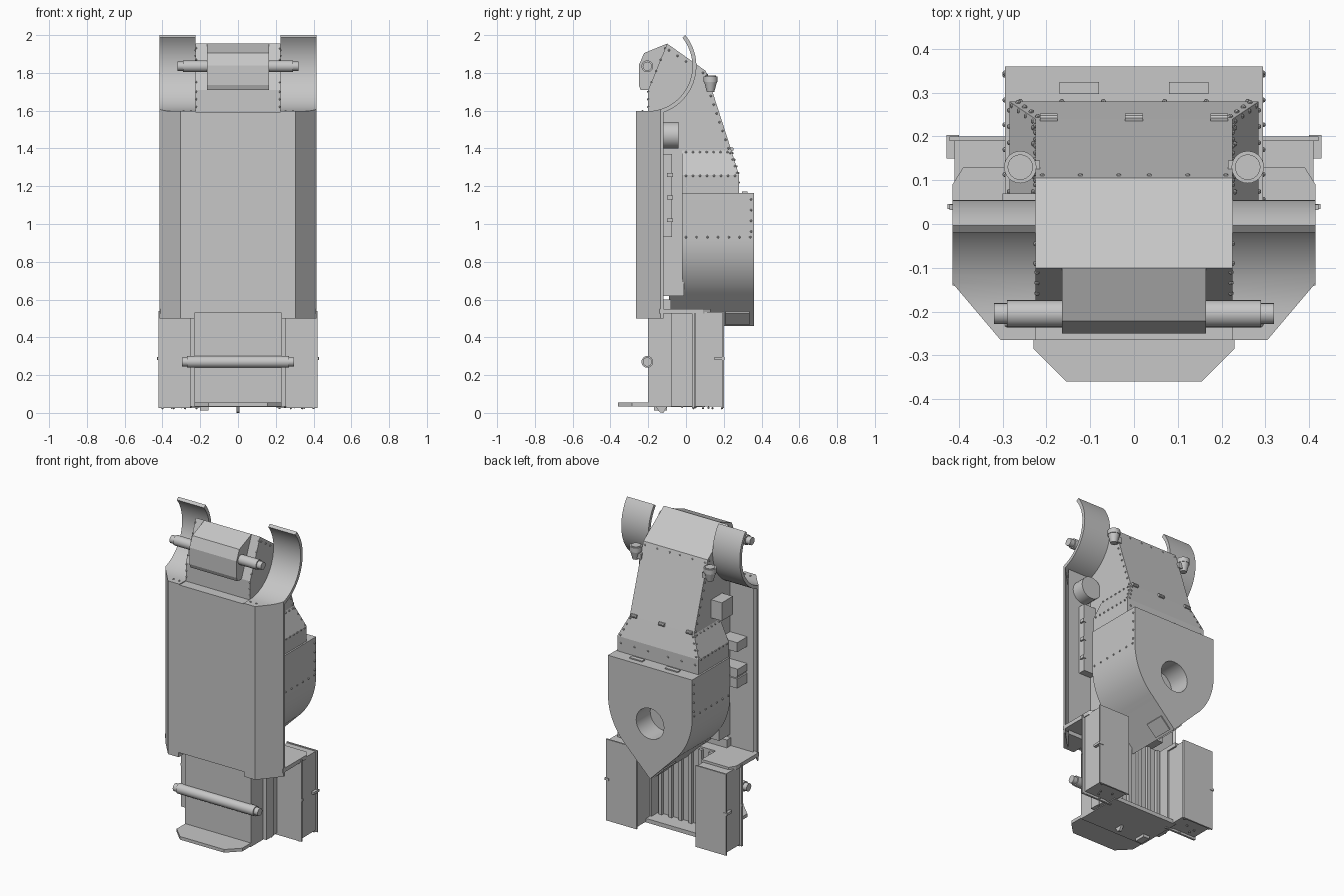
import bpy, bmesh
from math import sin, cos, radians
from mathutils import Vector, Matrix

if "Cube" in bpy.data.objects:
    bpy.data.objects.remove(bpy.data.objects["Cube"])

grey = bpy.data.materials.new("plain_grey")
grey.use_nodes = True
GREY = (0.57, 0.57, 0.57, 1)
grey.diffuse_color = GREY
grey.node_tree.nodes["Principled BSDF"].inputs["Base Color"].default_value = GREY


def select(ob):
    bpy.ops.object.select_all(action='DESELECT')
    ob.select_set(True)
    bpy.context.view_layer.objects.active = ob


def finish(name, bm, smooth=False):
    bmesh.ops.recalc_face_normals(bm, faces=bm.faces)
    me = bpy.data.meshes.new(name)
    bm.to_mesh(me)
    bm.free()
    me.materials.append(grey)
    ob = bpy.data.objects.new(name, me)
    bpy.context.collection.objects.link(ob)
    if smooth:
        select(ob)
        bpy.ops.object.shade_smooth_by_angle(angle=radians(30))
    return ob


def loft(name, a, b, smooth=False):
    """Solid between two matching rings of points."""
    bm = bmesh.new()
    ra, rb = ([bm.verts.new(p) for p in r] for r in (a, b))
    bm.faces.new(ra)
    bm.faces.new(rb)
    for i in range(len(ra)):
        j = (i + 1) % len(ra)
        bm.faces.new((ra[i], ra[j], rb[j], rb[i]))
    return finish(name, bm, smooth)


def prism(name, axis, pts, lo, hi, smooth=False):
    place = {'x': lambda p, t: (t, p[0], p[1]),
             'y': lambda p, t: (p[0], t, p[1]),
             'z': lambda p, t: (p[0], p[1], t)}[axis]
    return loft(name, [place(p, lo) for p in pts], [place(p, hi) for p in pts], smooth)


def box(name, x0, x1, y0, y1, z0, z1):
    return prism(name, 'z', [(x0, y0), (x1, y0), (x1, y1), (x0, y1)], z0, z1)


def cyl(name, p, q, r1, r2=None, n=24):
    p, q = Vector(p), Vector(q)
    rot = (q - p).to_track_quat('Z', 'Y').to_matrix().to_4x4()
    bm = bmesh.new()
    bmesh.ops.create_cone(bm, cap_ends=True, segments=n, radius1=r1, radius2=r1 if r2 is None else r2,
                          depth=(q - p).length, matrix=Matrix.Translation((p + q) / 2) @ rot)
    return finish(name, bm, True)


def cut(ob, cutter):
    """Cut for good, then shade so that the new edges stay sharp."""
    m = ob.modifiers.new("cut", 'BOOLEAN')
    m.operation, m.object, m.solver = 'DIFFERENCE', cutter, 'EXACT'
    select(ob)
    bpy.ops.object.modifier_apply(modifier=m.name)
    bpy.data.objects.remove(cutter)
    bpy.ops.object.shade_smooth_by_angle(angle=radians(30))


def mirrored(pts):
    return pts + [(-x, y) for x, y in reversed(pts)]


# Front shield: bent plate with a notch in the lower edge
shield = prism("front_shield", 'z', mirrored([(.415, -.12), (.415, -.135), (.305, -.265)])
               + mirrored([(.295, -.24), (.39, -.12)])[::-1], .5, 1.59)
cut(shield, box("shield_notch_cutter", -.23, .23, -.4, -.1, .4, .53))

# Curved horns rising from the top of the shield
C, R, T = (-.205, 1.836), .26, .021
ang = [radians(-90 + 129 * i / 24) for i in range(25)]
arc = [(C[0] + R * cos(a), C[1] + R * sin(a)) for a in ang]
arc += [(C[0] + (R - T) * cos(a), C[1] + (R - T) * sin(a)) for a in reversed(ang)]
for side, s in (("left", 1), ("right", -1)):
    horn = prism(side + "_horn", 'x', [(-.265, C[1] - R)] + arc + [(-.265, C[1] - R + T)],
                 s * .225, s * .415, True)
    cut(horn, prism(side + "_horn_cutter", 'z', [(s * .305, -.265), (s * .415, -.135), (s * .5, -.135),
                                                 (s * .5, -.3), (s * .305, -.3)], 1.5, 1.7))
box("shield_top", -.225, .225, -.265, -.12, 1.575, 1.592)

# Upper body and front housing
prism("upper_body", 'x', [(-.2, 1.585), (-.2, 1.71), (-.1, 1.955), (.105, 1.81), (.24, 1.39),
                          (-.02, 1.39), (-.13, 1.5)], -.225, .225)
prism("front_housing", 'x', [(-.19, 1.71), (-.24, 1.71), (-.25, 1.735), (-.25, 1.84), (-.222, 1.905),
                             (-.1, 1.955)], -.165, .165)
box("spine", -.225, .225, -.245, -.01, .62, 1.59)


def ring(x, y, z):
    return [(-x, -.02, z), (x, -.02, z), (x, y, z), (-x, y, z)]


loft("flared_collar", ring(.225, .24, 1.39), ring(.285, .28, 1.26))
box("collar_base", -.285, .285, -.02, .28, 1.1, 1.26)

# Pointed drum with a round blind hole in its back
curve = [(-.105 + .4 * cos(a), .92 - .4 * sin(a)) for a in (radians(48.6 * i / 14) for i in range(15))]
half = [(.295, 1.165)] + curve
drum = prism("drum", 'y', half + [(0, .46)] + [(-x, z) for x, z in reversed(half)], -.02, .36, True)
cut(drum, cyl("hole_cutter", (0, .22, .81), (0, .5, .81), .097, n=32))
prism("drum_nose", 'y', mirrored([(.16, .62), (.09, .55)]), -.09, 0)
for s in (1, -1):
    slot = [(s * .17, .297), (s * .08, .297), (s * .08, .325), (s * .17, .325)]
    prism("drum_slot_frame", 'z', slot, 1.16, 1.172)
    # Plate under the slanted lower face of the drum
    prism("drum_lower_plate", 'y', [(s * .075, .537), (s * .01, .472), (s * .014, .464), (s * .079, .529)],
          .21, .335)

# Upper and lower axles
for name, z, a, b in (("upper_axle", 1.835, .29, .32), ("lower_axle", .27, .27, .297)):
    cyl(name, (-a, -.205, z), (a, -.205, z), .031)
    cyl(name + "_core", (-b, -.205, z), (b, -.205, z), .024)

# Leg centre, ribbed back and foot plate
box("leg_centre", -.23, .23, -.2, -.08, .035, .6)
box("leg_middle", -.255, .255, -.08, -.01, .035, .55)
for i in range(6):
    x = -.175 + .07 * i
    box("leg_rib", x - .012, x + .012, -.02, .01, .05, .54)
box("leg_floor", -.23, .23, -.2, .1, .03, .055)
prism("foot_plate", 'z', mirrored([(.23, -.2), (.23, -.285), (.155, -.36)]), .035, .055)
prism("foot_wedge", 'x', [(-.16, .035), (-.14, .004), (-.12, .0), (-.1, .035)], -.008, .008)
box("sole_block", -.2, -.155, -.17, -.1, .012, .04)

# Leg boxes, shelves and lamps on both sides
for side, s in (("left", 1), ("right", -1)):
    box(side + "_leg_box", s * .21, s * .41, .05, .192, .035, .535)
    for y0, y1 in ((.032, .045), (.19, .2)):
        box(side + "_leg_flange", s * .205, s * .422, y0, y1, .025, .54)
    box(side + "_leg_link", s * .2, s * .25, -.02, .06, .035, .54)
    prism(side + "_shelf", 'z', [(s * .2, -.14), (s * .415, -.14), (s * .415, .09), (s * .39, .13),
                                 (s * .2, .13)], .525, .55)
    box(side + "_latch", s * .4, s * .428, .15, .203, .28, .295)
    box(side + "_latch_pin", s * .4, s * .426, .034, .046, .28, .295)
    cyl(side + "_lamp_rim", (s * .26, .13, 1.752), (s * .26, .13, 1.782), .037)
    cyl(side + "_lamp_lens", (s * .26, .13, 1.78), (s * .26, .13, 1.786), .029)
    cyl(side + "_lamp_cup", (s * .26, .13, 1.7), (s * .26, .13, 1.752), .02, .034)
    box(side + "_lamp_bracket", s * .215, s * .26, .115, .145, 1.71, 1.745)

# Fittings behind the shield, left side
cyl("left_canister", (.285, -.16, 1.47), (.285, -.04, 1.47), .07)
box("left_locker", .22, .31, -.14, -.075, .93, 1.37)
for z in (1.02, 1.14, 1.26):
    box("locker_knob", .3, .32, -.1, -.07, z - .01, z + .01)

# Fittings behind the shield, right side
box("right_upper_case", -.3, -.22, -.04, .07, 1.43, 1.545)
box("right_bar", -.345, -.22, -.13, -.02, 1.21, 1.27)
box("right_lower_case", -.345, -.22, -.13, -.02, .98, 1.04)
box("right_case_lid", -.345, -.22, -.125, -.025, 1.055, 1.1)
box("right_case_core", -.335, -.22, -.12, -.03, 1.03, 1.06)

# Hinges on the sloped back
for x in (-.195, 0, .195):
    cyl("hinge", (x - .02, .242, 1.395), (x + .02, .242, 1.395), .011, n=10)

# Rivet rows: start, end, count (mirrored to both sides)
rows = [((.225, -.09, 1.92), (.225, .09, 1.8), 5), ((.225, .1, 1.77), (.225, .225, 1.4), 9),
        ((.23, 0, 1.38), (.23, .22, 1.38), 7), ((.285, 0, 1.255), (.285, .26, 1.255), 8),
        ((.23, .235, 1.375), (.278, .27, 1.27), 4), ((.22, .246, 1.375), (.265, .278, 1.27), 4),
        ((.295, 0, .93), (.295, .34, .93), 7), ((.295, .345, 1.13), (.295, .345, .96), 4),
        ((.035, .11, 1.79), (.21, .11, 1.79), 3), ((.07, .28, 1.22), (.26, .28, 1.22), 3),
        ((.222, -.2, 1.62), (.222, -.2, 1.7), 3), ((.222, -.183, 1.75), (.222, -.11, 1.93), 4),
        ((.25, -.02, .033), (.4, .19, .025), 4), ((.22, .19, .025), (.4, .04, .025), 4),
        ((.25, -.23, 1.597), (.29, -.23, 1.597), 2)]
bm = bmesh.new()
for a, b, n in rows:
    for i in range(n):
        p = Vector(a).lerp(Vector(b), i / (n - 1))
        for s in (1, -1):
            bmesh.ops.create_icosphere(bm, subdivisions=1, radius=.0065,
                                       matrix=Matrix.Translation((s * p.x, p.y, p.z)))
finish("rivets", bm)
